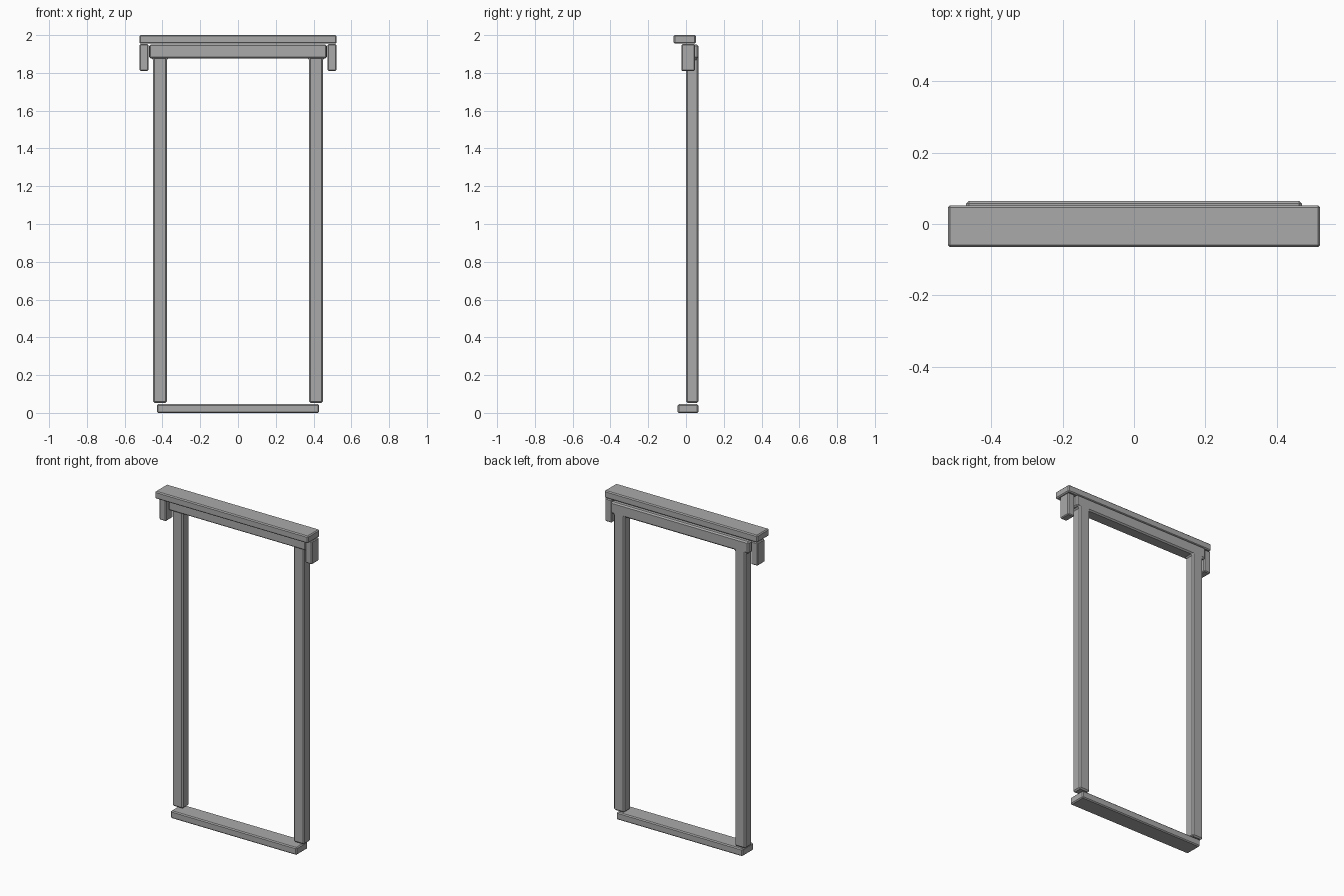
import bpy, bmesh

if "Cube" in bpy.data.objects:
    bpy.data.objects.remove(bpy.data.objects["Cube"])

grey = bpy.data.materials.new("stone grey")
grey.diffuse_color = (0.40, 0.40, 0.40, 1)
grey.use_nodes = True
grey.node_tree.nodes["Principled BSDF"].inputs["Base Color"].default_value = grey.diffuse_color


def finish(name, bm, bevel):
    """Turn a bmesh into a softly chamfered object."""
    bmesh.ops.recalc_face_normals(bm, faces=bm.faces)
    mesh = bpy.data.meshes.new(name)
    bm.to_mesh(mesh)
    bm.free()
    mesh.materials.append(grey)
    ob = bpy.data.objects.new(name, mesh)
    bpy.context.collection.objects.link(ob)
    mod = ob.modifiers.new("chamfer", 'BEVEL')
    mod.width = bevel
    mod.segments = 1
    mod.limit_method = 'ANGLE'
    return ob


def box(name, x, y, z, bevel=0.006):
    bm = bmesh.new()
    bmesh.ops.create_cube(bm, size=1)
    for v in bm.verts:
        for i, (lo, hi) in enumerate((x, y, z)):
            v.co[i] = lo if v.co[i] < 0 else hi
    return finish(name, bm, bevel)


# Surround: two posts joined by the head, extruded from one outline
half = [(0.377, 1.877), (0.377, 0.053), (0.45, 0.053), (0.45, 1.877),
        (0.471, 1.877), (0.471, 1.95)]
outline = half + [(-x, z) for x, z in reversed(half)]
bm = bmesh.new()
face = bm.faces.new([bm.verts.new((x, 0.0, z)) for x, z in outline])
ext = bmesh.ops.extrude_face_region(bm, geom=[face])
for v in ext["geom"]:
    if isinstance(v, bmesh.types.BMVert):
        v.co.y = 0.065
finish("surround", bm, 0.008)

# Lintel board standing slightly proud of the posts
box("lintel", (-0.468, 0.468), (-0.01, 0.05), (1.877, 1.95), 0.006)

# Cornice shelf on top and sill at the foot
box("cornice", (-0.522, 0.522), (-0.065, 0.052), (1.955, 2.0))
box("sill", (-0.43, 0.43), (-0.044, 0.065), (0.0, 0.046))

# Brackets under both ends of the cornice
for side, s in (("left", -1), ("right", 1)):
    box(side + "_bracket", sorted((s * 0.475, s * 0.521)),
        (-0.024, 0.047), (1.81, 1.952), 0.005)
